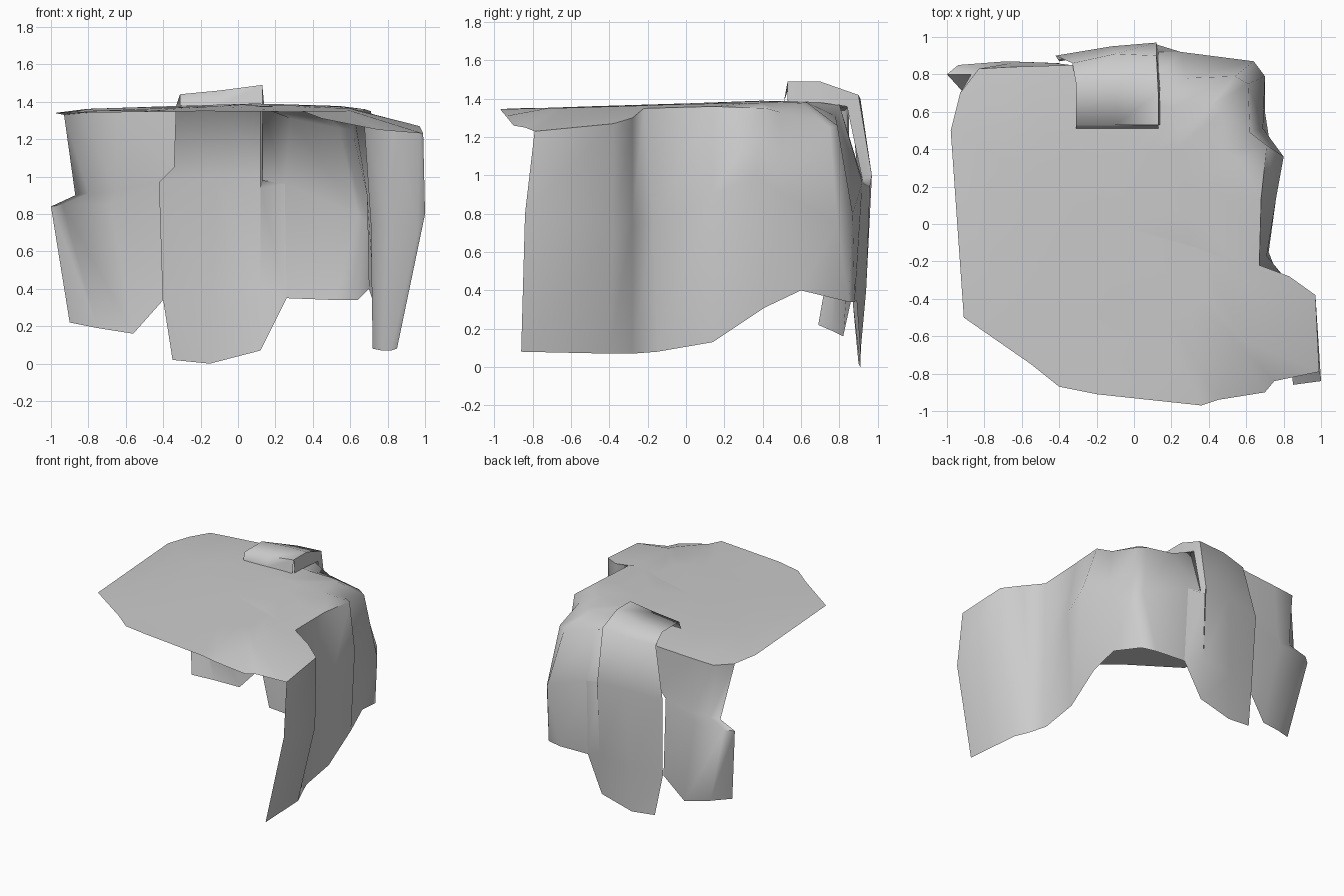
import bpy
import bmesh
import math
from mathutils import Vector

default_cube = bpy.data.objects.get("Cube")
if default_cube:
    bpy.data.objects.remove(default_cube, do_unlink=True)

# One plain cloth colour
cloth = bpy.data.materials.new("grey cloth")
cloth.use_nodes = True
cloth_colour = (0.6, 0.6, 0.6, 1)
cloth.diffuse_color = cloth_colour
cloth.node_tree.nodes["Principled BSDF"].inputs["Base Color"].default_value = cloth_colour


def add_panel(bm, columns):
    """Loft a hanging panel through columns of points listed from top to bottom."""
    verts = [[bm.verts.new(point) for point in column] for column in columns]
    for left, right in zip(verts, verts[1:]):
        for row in range(len(left) - 1):
            bm.faces.new((left[row + 1], right[row + 1], right[row], left[row]))


def canopy_point(x, y):
    """Point on the middle of the canopy, which falls gently from a peak near the back."""
    peak = Vector((.1, .45))
    return Vector((x, y, 1.392 - .033 * (Vector((x, y)) - peak).length))


def add_canopy(bm, outline, insets, fold_x):
    """Fill the top: a border that meets nested rings, which stop short of the side fold."""
    centre = canopy_point(-.1, 0)
    hub = bm.verts.new(centre)
    outer = [bm.verts.new(point) for point in outline]
    count = len(outline)
    for inset in insets:
        inner = []
        for point in outline:
            ring_point = centre.lerp(Vector(point), inset)
            inner.append(bm.verts.new(canopy_point(min(ring_point.x, fold_x * inset), ring_point.y)))
        for i in range(count):
            j = (i + 1) % count
            bm.faces.new((outer[i], outer[j], inner[j], inner[i]))
        outer = inner
    for i in range(count):
        bm.faces.new((outer[i], outer[(i + 1) % count], hub))


def finish(bm, name, sharp_angle):
    """Weld the seams, then turn the mesh into a smooth shaded object."""
    bmesh.ops.remove_doubles(bm, verts=bm.verts[:], dist=0.001)
    mesh = bpy.data.meshes.new(name)
    bm.to_mesh(mesh)
    bm.free()
    mesh.materials.append(cloth)
    obj = bpy.data.objects.new(name, mesh)
    bpy.context.collection.objects.link(obj)
    bpy.ops.object.select_all(action="DESELECT")
    obj.select_set(True)
    bpy.context.view_layer.objects.active = obj
    bpy.ops.object.shade_smooth_by_angle(angle=math.radians(sharp_angle))


# Free rim of the canopy, from the back right round the front
free_rim = [
    (-.98, .5, 1.34), (-.91, -.5, 1.34), (-.55, -.75, 1.345),
    (-.4, -.87, 1.345), (-.2, -.91, 1.35), (.36, -.97, 1.345),
    (.45, -.94, 1.31), (.7, -.9, 1.26), (.75, -.84, 1.25),
]

# Hanging side, from its front edge to the folded back corner
side_columns = [
    [(.99, -.79, 1.23), (1, -.84, .8), (.85, -.86, .08)],
    [(.97, -.38, 1.27), (.96, -.38, .7), (.82, -.4, .07)],
    [(.83, -.28, 1.3), (.8, -.28, .75), (.77, -.28, .07)],
    [(.67, -.22, 1.35), (.71, -.17, .75), (.72, -.15, .08)],
    [(.68, .14, 1.36), (.76, .14, .9), (.72, .14, .13)],
    [(.71, .42, 1.35), (.8, .36, 1), (.73, .41, .31)],
    [(.62, .49, 1.33), (.69, .51, .9), (.7, .6, .4)],
]

# Back panel that continues the side round the corner
corner_columns = side_columns[-1:] + [
    [(.61, .75, 1.25), (.7, .79, .75), (.64, .85, .34)],
    [(.54, .79, 1.26), (.64, .87, .8), (.52, .88, .34)],
    [(.28, .78, 1.31), (.25, .92, .96), (.26, .89, .35)],
]

# Upper end of that panel, where it tucks in behind the middle strip
tuck_columns = [
    corner_columns[-1][:2],
    [(.13, .8, 1.37), (.13, .92, .98)],
]

# Back panel on the far side of the middle strip
far_columns = [
    [(-.33, .85, 1.37), (-.34, .85, 1.05), (-.42, .86, .97), (-.4, .86, .34)],
    [(-.65, .84, 1.35), (-.66, .86, .92), (-.68, .87, .85), (-.56, .82, .16)],
    [(-.83, .83, 1.34), (-.8, .83, .91), (-.94, .85, .85), (-.75, .76, .19)],
    [(-.93, .7, 1.33), (-.87, .8, .9), (-1, .8, .84), (-.9, .69, .22)],
]

# Raised middle strip across its width: lip, crest, then hanging rows
strip_columns = [
    [(.13, .51, 1.38), (.13, .53, 1.49), (.13, .7, 1.49), (.12, .9, 1.42),
     (.12, .97, 1), (.12, .94, .4), (.12, .91, .07)],
    [(-.1, .51, 1.38), (-.1, .53, 1.46), (-.08, .75, 1.46), (-.1, .91, 1.4),
     (-.12, .95, 1), (-.14, .92, .36), (-.15, .91, 0)],
    [(-.31, .51, 1.38), (-.31, .53, 1.44), (-.31, .75, 1.44), (-.33, .86, 1.38),
     (-.42, .9, .97), (-.4, .87, .34), (-.35, .9, .02)],
]

# Side wall of the strip, stepping out lower down to meet the corner panel
wall_columns = [
    [(.14, .53, 1.38), (.14, .7, 1.38), (.13, .84, 1.36),
     (.13, .92, .98), (.25, .92, .96), (.26, .89, .35), (.12, .91, .07)],
    [(.13, .53, 1.49), (.13, .7, 1.49), (.12, .9, 1.42),
     (.12, .97, 1), (.12, .96, .94), (.12, .94, .4), (.12, .91, .07)],
]

# Main sheet: canopy and its hanging panels welded along the shared rim
sheet = bmesh.new()
rim = free_rim + [column[0] for column in
                  side_columns + corner_columns[1:] + tuck_columns[1:] + far_columns]
add_canopy(sheet, rim, (.8, .5), .75)
for panel in (side_columns, corner_columns, tuck_columns, far_columns):
    add_panel(sheet, panel)
finish(sheet, "draped_sheet", 70)

strip = bmesh.new()
for panel in (wall_columns, strip_columns):
    add_panel(strip, panel)
finish(strip, "back_strip", 75)
